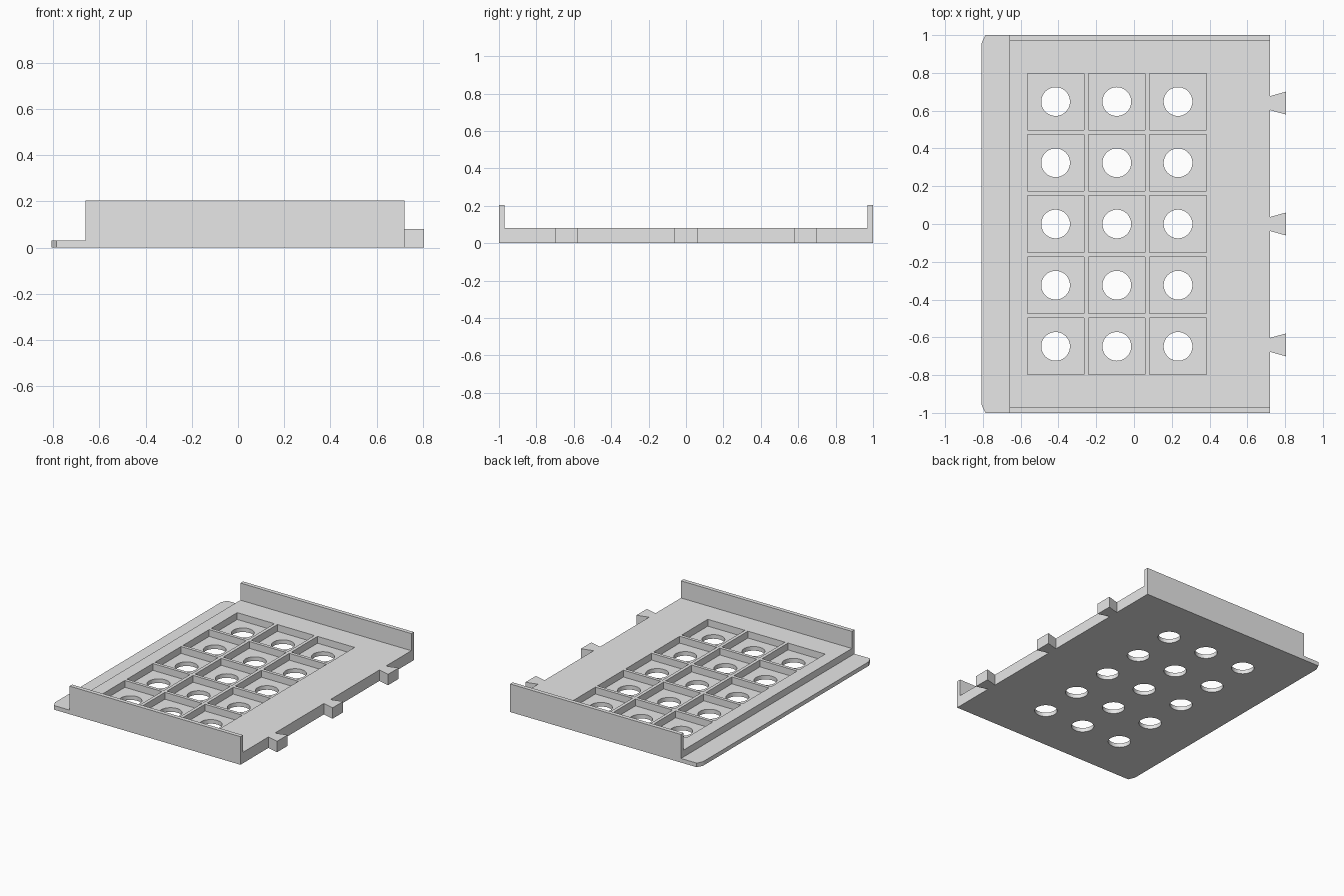
import bpy
import bmesh
from mathutils import Matrix, Vector

cube = bpy.data.objects.get("Cube")
if cube:
    bpy.data.objects.remove(cube, do_unlink=True)

grey = bpy.data.materials.new("light grey")
grey.use_nodes = True
grey.diffuse_color = (0.8, 0.8, 0.8, 1)
grey.node_tree.nodes["Principled BSDF"].inputs["Base Color"].default_value = grey.diffuse_color

BASE, FLOOR, RIM = 0.08, 0.03, 0.205
LEFT, RIGHT = -0.66, 0.72


def finish(name, bm):
    bmesh.ops.recalc_face_normals(bm, faces=bm.faces)
    mesh = bpy.data.meshes.new(name)
    bm.to_mesh(mesh)
    bm.free()
    mesh.materials.append(grey)
    obj = bpy.data.objects.new(name, mesh)
    bpy.context.collection.objects.link(obj)
    return obj


def prism(name, points, offset):
    """Extrude a closed outline along an offset."""
    bm = bmesh.new()
    face = bm.faces.new([bm.verts.new(p) for p in points])
    extruded = bmesh.ops.extrude_face_region(bm, geom=[face])["geom"]
    verts = [v for v in extruded if isinstance(v, bmesh.types.BMVert)]
    bmesh.ops.translate(bm, verts=verts, vec=Vector(offset))
    return finish(name, bm)


def cut(target, cutter):
    cutter.hide_render = True
    mod = target.modifiers.new("cut", 'BOOLEAN')
    mod.operation = 'DIFFERENCE'
    mod.solver = 'EXACT'
    mod.object = cutter
    bpy.context.view_layer.objects.active = target
    bpy.ops.object.modifier_apply(modifier=mod.name)
    bpy.data.objects.remove(cutter, do_unlink=True)


# Tray body: channel section with a raised wall at each end
half = [(1, 0), (1, RIM), (0.97, RIM), (0.97, BASE)]
section = half + [(-y, z) for y, z in reversed(half)]
tray = prism("tray", [(LEFT, y, z) for y, z in section], (RIGHT - LEFT, 0, 0))

# Square pockets with a round hole in each floor
centres = [(-0.415 + 0.324 * i, 0.324 * j) for i in range(3) for j in range(-2, 3)]
pockets, holes = bmesh.new(), bmesh.new()
for x, y in centres:
    place = Matrix.Translation((x, y, FLOOR + 0.1))
    bmesh.ops.create_cube(pockets, size=1, matrix=place @ Matrix.Diagonal((0.3, 0.3, 0.2, 1)))
    bmesh.ops.create_cone(holes, cap_ends=True, segments=48, radius1=0.076, radius2=0.076,
                          depth=0.4, matrix=Matrix.Translation((x, y, 0)))
cut(tray, finish("pocket_cutter", pockets))
cut(tray, finish("hole_cutter", holes))

# Thin side flange with clipped corners
edge = [(LEFT, 1), (-0.787, 1), (-0.808, 0.955)]
outline = edge + [(x, -y) for x, y in reversed(edge)]
prism("side_flange", [(x, y, 0) for x, y in outline], (0, 0, FLOOR))

# Dovetail tabs along the opposite side
for label, y in (("front", -0.64), ("middle", 0), ("back", 0.64)):
    tab = [(RIGHT, y - 0.037), (0.806, y - 0.061), (0.806, y + 0.061), (RIGHT, y + 0.037)]
    prism(label + "_dovetail_tab", [(x, ty, 0) for x, ty in tab], (0, 0, BASE))

# Smooth hole walls, crisp edges
bpy.ops.object.select_all(action='DESELECT')
tray.select_set(True)
bpy.context.view_layer.objects.active = tray
bpy.ops.object.shade_smooth_by_angle()
